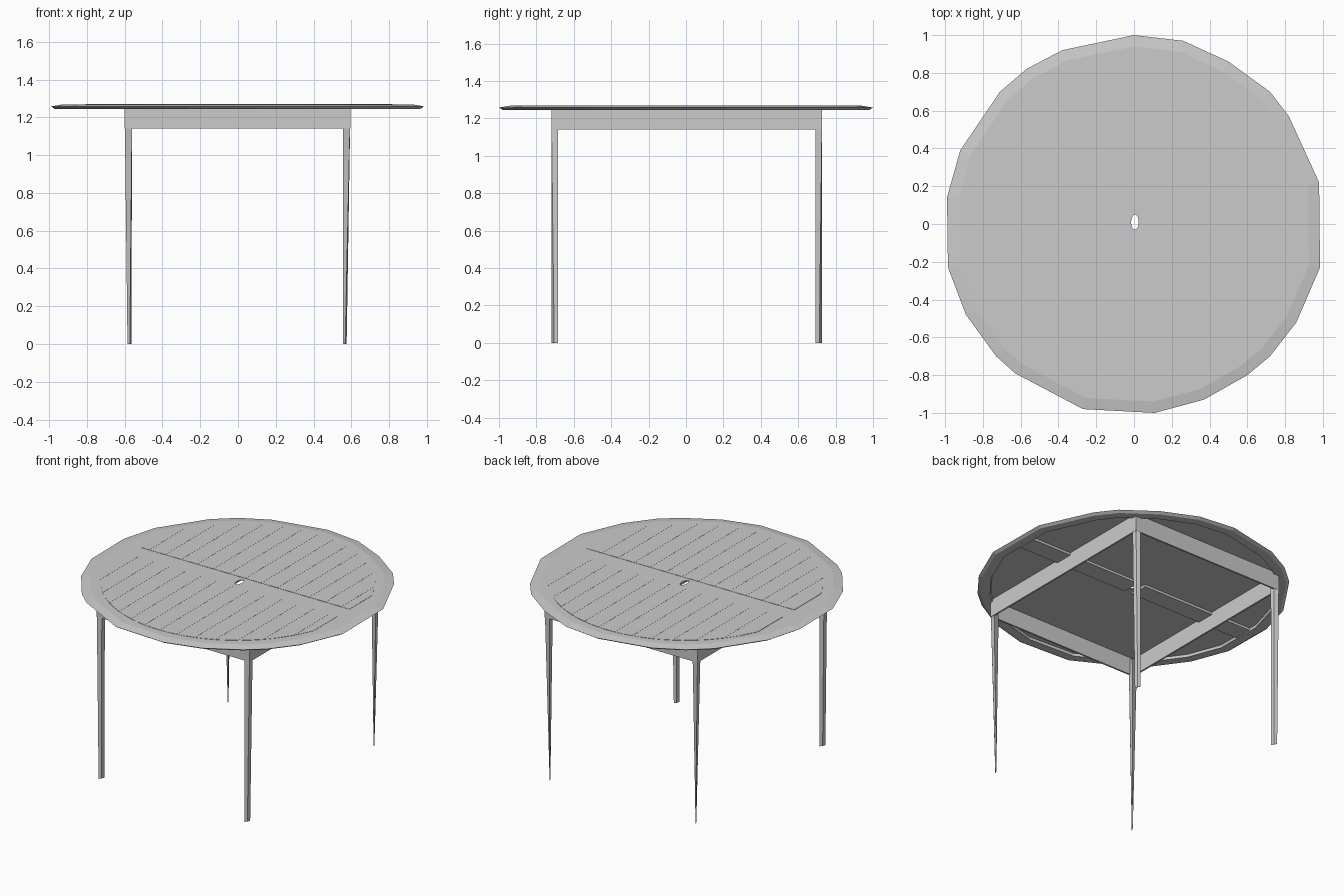
import bpy, bmesh, math
from mathutils import Vector

if "Cube" in bpy.data.objects:
    bpy.data.objects.remove(bpy.data.objects["Cube"], do_unlink=True)

grey = bpy.data.materials.new("light_grey")
grey.use_nodes = True
grey.diffuse_color = (0.6, 0.6, 0.6, 1)
grey.node_tree.nodes["Principled BSDF"].inputs["Base Color"].default_value = (0.6, 0.6, 0.6, 1)


def finish(name, bm):
    bmesh.ops.recalc_face_normals(bm, faces=bm.faces)
    mesh = bpy.data.meshes.new(name)
    bm.to_mesh(mesh)
    bm.free()
    mesh.materials.append(grey)
    obj = bpy.data.objects.new(name, mesh)
    bpy.context.collection.objects.link(obj)
    return obj


def loft(name, rings, closed=False):
    """Join rings of points with quads; cap the ends or close the loop."""
    bm = bmesh.new()
    loops = [[bm.verts.new(p) for p in ring] for ring in rings]
    n = len(loops[0])
    pairs = list(zip(loops, loops[1:]))
    if closed:
        pairs.append((loops[-1], loops[0]))
    else:
        bm.faces.new(loops[0])
        bm.faces.new(loops[-1])
    for a, b in pairs:
        for i in range(n):
            j = (i + 1) % n
            bm.faces.new((a[i], a[j], b[j], b[i]))
    return finish(name, bm)


def prism(name, outline, z0, z1):
    return loft(name, [[(x, y, z) for x, y in outline] for z in (z0, z1)])


def box(name, x0, x1, y0, y1, z0, z1):
    return prism(name, [(x0, y0), (x1, y0), (x1, y1), (x0, y1)], z0, z1)


# Round top: faceted uneven rim, recessed underside, small centre hole
outline = [(0, 1), (.26, .97), (.5, .86), (.72, .7), (.82, .57), (.98, .22),
           (.985, -.23), (.86, -.52), (.72, -.7), (.6, -.8), (.37, -.93),
           (.11, -1), (-.27, -.98), (-.63, -.79), (-.73, -.7), (-.89, -.48),
           (-.985, -.23), (-.99, .14), (-.92, .39), (-.71, .7), (-.57, .82),
           (-.38, .92)]


def rim(scale, z):
    return [(x * scale, y * scale, z) for x, y in outline]


def hole(z):
    return [(.005 + .02 * x, .01 + .04 * y, z) for x, y in outline]


loft("table_top", [hole(1.268), rim(.94, 1.268), rim(1, 1.258), rim(.98, 1.245),
                   rim(.92, 1.245), rim(.915, 1.262), hole(1.262)], closed=True)

# Thin boards lying on both halves of the top
pitch, radius = .0625, .88
for k in range(-13, 13):
    xa, xb = k * pitch + .005, (k + 1) * pitch + .005
    ya, yb = (math.sqrt(max(radius ** 2 - x * x, .01)) for x in (xa, xb))
    z = 1.2695 + .0008 * (k % 2)
    prism("front_board", [(xa, -.055), (xa, -ya), (xb, -yb), (xb, -.055)], 1.266, z)
    prism("back_board", [(xa, .075), (xb, .075), (xb, yb), (xa, ya)], 1.266, z)

# Centre rib below the top, parted around the hole
box("left_rib", .03, .9, -.055, .075, 1.245, 1.264)
box("right_rib", -.9, -.03, -.055, .075, 1.245, 1.264)

# Apron frame
X0, X1, Y0, Y1, T = -.6, .595, -.72, .728, .012
for name, x0, x1, y0, y1 in (("front_apron", X0, X1, Y0, Y0 + T),
                             ("back_apron", X0, X1, Y1 - T, Y1),
                             ("right_apron", X0, X0 + T, Y0, Y1),
                             ("left_apron", X1 - T, X1, Y0, Y1)):
    box(name, x0, x1, y0, y1, 1.14, 1.264)

# Legs: square at the top, tapering to a thin diagonal blade at the foot
for side, cx, foot_x in (("right", X0 + .02, -.575), ("left", X1 - .02, .565)):
    for end, cy, s in (("front", Y0 + .0175, -1), ("back", Y1 - .0175, 1)):
        top, foot = [], []
        for u, v in ((-1, -1), (1, -1), (1, 1), (-1, 1)):
            top.append((cx + .02 * u, cy + .0175 * v, 1.25))
            if u * v * s < 0:
                foot.append((foot_x + .01 * u, cy + .0175 * v, 0))
            else:
                foot.append((foot_x + .002 * u, cy + .002 * v, 0))
        loft(f"{end}_{side}_leg", [foot, top])
